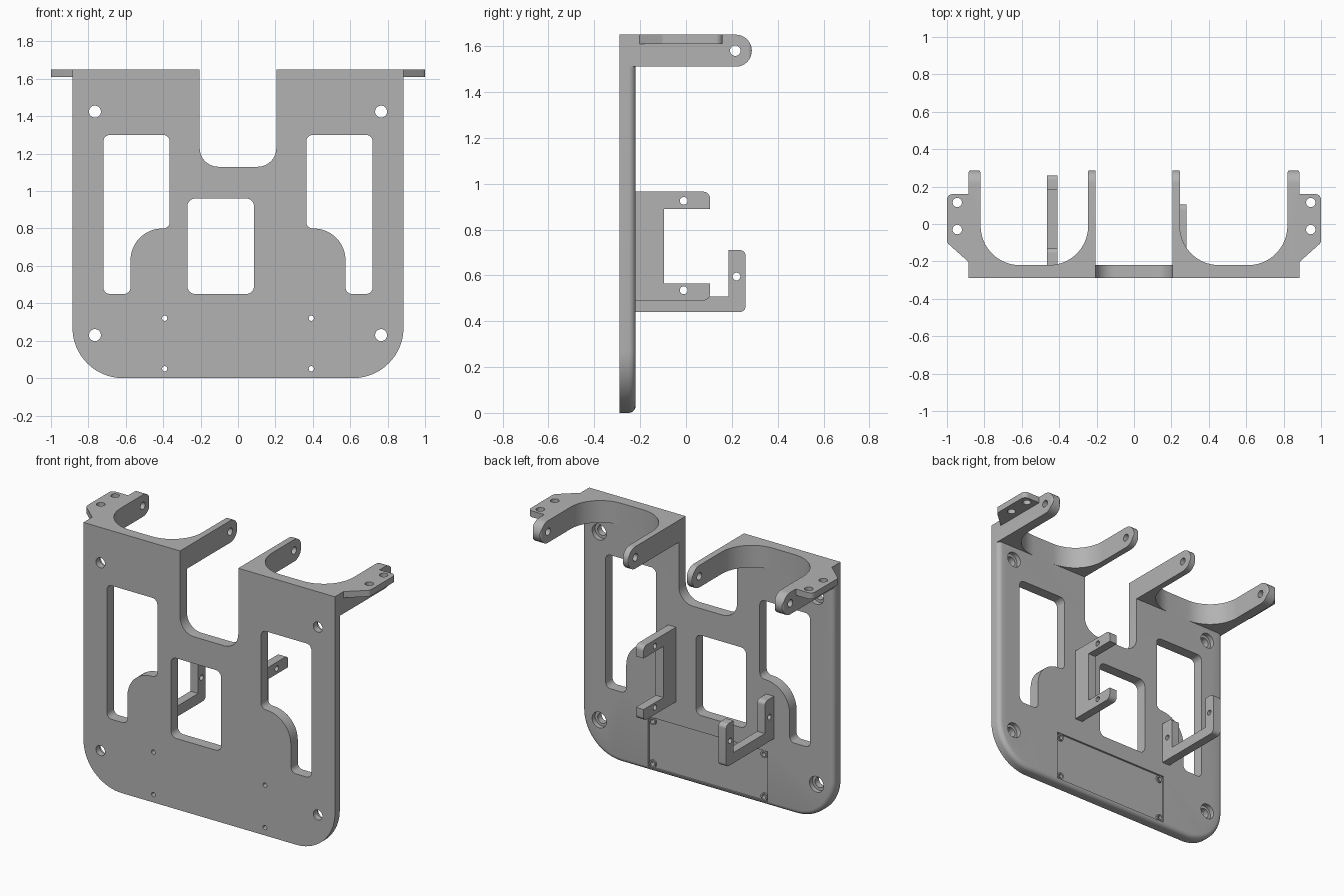
import bpy, bmesh, math
from mathutils import Vector

if "Cube" in bpy.data.objects:
    bpy.data.objects.remove(bpy.data.objects["Cube"])

grey = bpy.data.materials.new("plain grey")
grey.use_nodes = True
grey.diffuse_color = (0.45, 0.45, 0.45, 1)
grey.node_tree.nodes["Principled BSDF"].inputs["Base Color"].default_value = (0.45, 0.45, 0.45, 1)

FRONT, BACK, TOP = -0.29, -0.22, 1.65


def rounded(corners, steps=10):
    """Outline from (u, v, radius) corners, each replaced by a tangent arc."""
    out = []
    for i, (u, v, r) in enumerate(corners):
        p = Vector((u, v))
        if not r:
            out.append(p)
            continue
        a = (Vector(corners[i - 1][:2]) - p).normalized()
        b = (Vector(corners[(i + 1) % len(corners)][:2]) - p).normalized()
        half = a.angle(b) / 2
        centre = p + (a + b).normalized() * r / math.sin(half)
        start = p + a * r / math.tan(half) - centre
        end = p + b * r / math.tan(half) - centre
        sweep = start.angle_signed(end)
        for k in range(steps + 1):
            t = -sweep * k / steps
            c, s = math.cos(t), math.sin(t)
            out.append(centre + Vector((c * start.x - s * start.y, s * start.x + c * start.y)))
    return out


def circle(u, v, r, n=28):
    return [Vector((u + r * math.cos(2 * math.pi * k / n), v + r * math.sin(2 * math.pi * k / n)))
            for k in range(n)]


def box(u0, u1, v0, v1, r=0):
    return rounded([(u0, v0, r), (u1, v0, r), (u1, v1, r), (u0, v1, r)])


def prism(name, axis, outline, lo, hi, bevel=None):
    """Extrude an outline along an axis; bevel picks edges to round."""
    place = {"x": lambda p, w: (w, p.x, p.y),
             "y": lambda p, w: (p.x, w, p.y),
             "z": lambda p, w: (p.x, p.y, w)}[axis]
    bm = bmesh.new()
    a = [bm.verts.new(place(p, lo)) for p in outline]
    b = [bm.verts.new(place(p, hi)) for p in outline]
    bm.faces.new(a)
    bm.faces.new(b)
    for i in range(len(a)):
        bm.faces.new((a[i - 1], a[i], b[i], b[i - 1]))
    bmesh.ops.recalc_face_normals(bm, faces=bm.faces)
    if bevel:
        edges = [e for e in bm.edges if bevel(e)]
        bmesh.ops.bevel(bm, geom=edges, offset=0.03, segments=5, profile=0.5, affect="EDGES")
    me = bpy.data.meshes.new(name)
    bm.to_mesh(me)
    bm.free()
    me.materials.append(grey)
    ob = bpy.data.objects.new(name, me)
    bpy.context.collection.objects.link(ob)
    return ob


def combine(ob, other, op):
    bpy.context.view_layer.objects.active = ob
    mod = ob.modifiers.new(op.lower(), "BOOLEAN")
    mod.operation, mod.solver, mod.object = op, "EXACT", other
    bpy.ops.object.modifier_apply(modifier=mod.name)
    bpy.data.objects.remove(other)


def cut(ob, axis, outline, lo, hi):
    combine(ob, prism("cutter", axis, outline, lo, hi), "DIFFERENCE")


def flip(corners, side):
    return [(u * side, v, r) for u, v, r in corners]


# Plate with big lower corners and a rounded rear rim
plate = prism("mounting_plate", "y",
              rounded([(-0.885, 0, 0.27), (0.885, 0, 0.27), (0.885, TOP, 0), (-0.885, TOP, 0)], 20),
              FRONT, BACK,
              lambda e: all(v.co.y > BACK - 0.001 for v in e.verts)
              and min(v.co.z for v in e.verts) < TOP - 0.01)

# Top notch and central window
cut(plate, "y", rounded([(-0.205, 1.13, 0.1), (0.205, 1.13, 0.1), (0.205, 1.8, 0), (-0.205, 1.8, 0)]), -0.5, 0)
cut(plate, "y", box(-0.27, 0.085, 0.45, 0.96, 0.04), -0.5, 0)

# Shallow rear pocket
cut(plate, "y", box(-0.42, 0.42, 0.025, 0.345), BACK - 0.012, 0)

window = [(0.575, 0.45, 0.035), (0.72, 0.45, 0.035), (0.72, 1.3, 0.035),
          (0.365, 1.3, 0.035), (0.365, 0.8, 0.035), (0.575, 0.8, 0.17)]
yoke = [(0.205, -0.26, 0), (0.885, -0.26, 0), (0.885, 0.29, 0.02), (0.82, 0.29, 0.02),
        (0.82, BACK, 0.21), (0.245, BACK, 0.21), (0.245, 0.29, 0.012), (0.205, 0.29, 0.012)]
arm_side = [(-0.4, 1.51, 0), (0.287, 1.51, 0.0699), (0.287, TOP, 0.0699), (-0.4, TOP, 0)]
ear = [(0.86, -0.225, 0), (1.0, -0.1, 0.03), (1.0, 0.16, 0.03), (0.86, 0.16, 0)]

for side in (-1, 1):
    # Stepped side window
    cut(plate, "y", rounded(flip(window, side)), -0.5, 0)

    # Forked yoke with round arm tips and pin holes
    arms = prism("yoke", "z", rounded(flip(yoke, side), 16), 1.4, 1.8)
    combine(arms, prism("profile", "x", rounded(arm_side), -1.2, 1.2), "INTERSECT")
    cut(arms, "x", circle(0.215, 1.58, 0.023), -1.2, 1.2)
    combine(plate, arms, "UNION")

    # Thin outer ear with two holes
    tab = prism("ear", "z", rounded(flip(ear, side)), 1.61, TOP)
    for y in (-0.03, 0.115):
        cut(tab, "z", circle(0.945 * side, y, 0.025), 1.5, 1.8)
    combine(plate, tab, "UNION")

    # Counterbored corner holes
    for z in (0.23, 1.425):
        cut(plate, "y", circle(0.765 * side, z, 0.032), -0.5, 0)
        cut(plate, "y", circle(0.765 * side, z, 0.05), BACK - 0.03, 0)

    # Pocket bosses with screw holes
    for z in (0.05, 0.32):
        combine(plate, prism("boss", "y", circle(0.392 * side, z, 0.023), BACK - 0.04, BACK - 0.002), "UNION")
        cut(plate, "y", circle(0.392 * side, z, 0.014), -0.5, 0)

# C-shaped bracket, opening to the rear
c_shape = [(-0.24, 0.49, 0), (0.105, 0.49, 0.03), (0.105, 0.565, 0), (-0.095, 0.565, 0),
           (-0.095, 0.89, 0), (0.105, 0.89, 0), (0.105, 0.965, 0.03), (-0.24, 0.965, 0)]
c_bracket = prism("c_bracket", "x", rounded(c_shape), 0.225, 0.28)
for z in (0.535, 0.925):
    cut(c_bracket, "x", circle(-0.01, z, 0.017), 0, 0.5)

# U-shaped bracket, opening upward
u_shape = [(-0.24, 0.44, 0), (0.26, 0.44, 0.025), (0.26, 0.71, 0.025), (0.185, 0.71, 0),
           (0.185, 0.507, 0), (-0.13, 0.507, 0), (-0.13, 0.71, 0.025), (-0.24, 0.71, 0)]
u_bracket = prism("u_bracket", "x", rounded(u_shape), -0.465, -0.41)
for y in (-0.175, 0.22):
    cut(u_bracket, "x", circle(y, 0.595, 0.017), -0.6, -0.3)

# Smooth curved walls, keep hard edges
for ob in (plate, c_bracket, u_bracket):
    bpy.ops.object.select_all(action="DESELECT")
    ob.select_set(True)
    bpy.context.view_layer.objects.active = ob
    bpy.ops.object.shade_smooth_by_angle(angle=math.radians(30))
